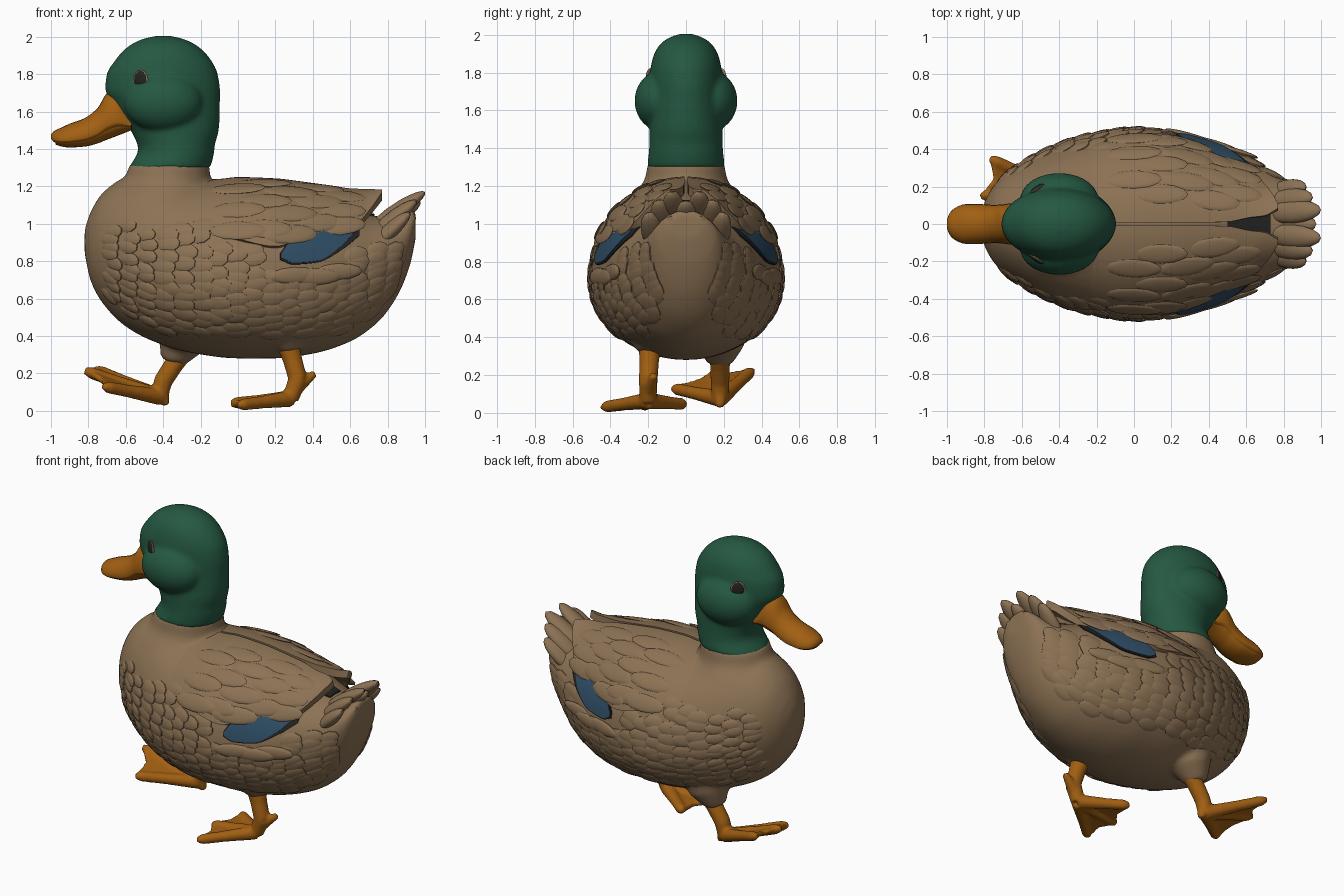
import bpy, bmesh, random
from math import sin, cos, pi, acos, asin, radians
from mathutils import Vector as V, Matrix
from mathutils.bvhtree import BVHTree

if "Cube" in bpy.data.objects:
    bpy.data.objects.remove(bpy.data.objects["Cube"])

random.seed(4)


def material(name, rgb):
    m = bpy.data.materials.new(name)
    m.diffuse_color = (*rgb, 1)
    m.use_nodes = True
    m.node_tree.nodes["Principled BSDF"].inputs["Base Color"].default_value = m.diffuse_color
    return m


BROWN = material("feather brown", (0.262, 0.168, 0.089))
GREEN = material("head green", (0.018, 0.098, 0.053))
ORANGE = material("bill orange", (0.36, 0.115, 0.006))
BLUE = material("wing blue", (0.028, 0.075, 0.13))
DARK = material("dark", (0.018, 0.017, 0.017))


def interp(table, x):
    """Monotone smooth interpolation of table rows keyed by first column."""
    x = min(max(x, table[0][0]), table[-1][0])
    i = max(k for k in range(len(table) - 1) if table[k][0] <= x)
    slope = lambda k, c: (table[k + 1][c] - table[k][c]) / (table[k + 1][0] - table[k][0])

    def tangent(k, c):
        if k == 0 or k == len(table) - 1:
            return slope(min(k, len(table) - 2), c)
        a, b = slope(k - 1, c), slope(k, c)
        return 0 if a * b <= 0 else 2 * a * b / (a + b)
    h = table[i + 1][0] - table[i][0]
    t = (x - table[i][0]) / h
    return [(2*t**3 - 3*t*t + 1) * table[i][c] + (t**3 - 2*t*t + t) * h * tangent(i, c)
            + (3*t*t - 2*t**3) * table[i + 1][c] + (t**3 - t*t) * h * tangent(i + 1, c)
            for c in range(1, len(table[0]))]


def span(a, b, n):
    return [a + (b - a) * i / (n - 1) for i in range(n)]


def loft(bm, rings):
    vs = [[bm.verts.new(p) for p in r] for r in rings]
    n = len(vs[0])
    for a, b in zip(vs, vs[1:]):
        for j in range(n):
            bm.faces.new((a[j], a[(j + 1) % n], b[(j + 1) % n], b[j]))
    bm.faces.new(vs[0])
    bm.faces.new(vs[-1][::-1])


def tube(bm, pts, radii):
    d = (V(pts[-1]) - V(pts[0])).normalized()
    q = d.to_track_quat('Z', 'Y')
    loft(bm, [[V(p) + q @ V((r * cos(k * pi / 8), r * sin(k * pi / 8), 0)) for k in range(16)]
              for p, r in zip(pts, radii)])


def blob(bm, c, d, n, size, seg=12):
    """Ellipsoid: length along d, thickness along n."""
    d = V(d).normalized()
    s = V(n).cross(d).normalized()
    n = d.cross(s)
    m = Matrix((d * size[0], s * size[1], n * size[2])).transposed().to_4x4()
    m.translation = c
    bmesh.ops.create_uvsphere(bm, u_segments=seg, v_segments=seg // 2 + 2, radius=1, matrix=m)


def make(name, bm, mat, voxel=None, smooth=5):
    bmesh.ops.recalc_face_normals(bm, faces=bm.faces)
    me = bpy.data.meshes.new(name)
    bm.to_mesh(me)
    bm.free()
    me.materials.append(mat)
    for p in me.polygons:
        p.use_smooth = True
    ob = bpy.data.objects.new(name, me)
    bpy.context.collection.objects.link(ob)
    if voxel:
        r = ob.modifiers.new("Remesh", 'REMESH')
        r.mode, r.voxel_size, r.use_smooth_shade = 'VOXEL', voxel, True
        s = ob.modifiers.new("Smooth", 'SMOOTH')
        s.factor, s.iterations = 0.5, smooth
    else:
        me.set_sharp_from_angle(angle=radians(50))
    return ob


# Body: x, bottom, widest height, top, half width
BODY = [(-.82, .84, .9, .97, .05), (-.79, .7, .88, 1.06, .14), (-.72, .57, .86, 1.17, .24),
        (-.6, .45, .82, 1.25, .33), (-.45, .37, .77, 1.28, .41), (-.25, .31, .73, 1.24, .475),
        (0, .28, .7, 1.22, .51), (.2, .28, .7, 1.2, .49), (.4, .305, .72, 1.15, .44),
        (.6, .37, .76, 1.08, .36), (.75, .475, .82, 1.04, .27), (.85, .61, .88, 1.04, .21),
        (.92, .78, .95, 1.07, .16), (.95, .92, 1.0, 1.08, .1)]


def skin(x, a):
    zb, zc, zt, w = interp(BODY, x)
    return V((x, w * sin(a), zc + (zt - zc if cos(a) > 0 else zc - zb) * cos(a)))


def normal(f, x, a):
    n = (f(x + .01, a) - f(x - .01, a)).cross(f(x, a + .02) - f(x, a - .02)).normalized()
    return n if n.dot(V((0, sin(a), cos(a)))) > 0 else -n


bm = bmesh.new()
loft(bm, [[skin(.065 - .885 * cos(pi * i / 50), 2 * pi * k / 48) for k in range(48)] for i in range(51)])


def upright(bm, table, n):
    rings = []
    for z in span(table[0][0], table[-1][0], n):
        cx, rx, ry = interp(table, z)
        rings.append([V((cx + rx * cos(k * pi / 20), ry * sin(k * pi / 20), z)) for k in range(40)])
    loft(bm, rings)


# Brown collar and thighs merge into the body
upright(bm, [(.95, -.4, .36, .36), (1.15, -.4, .29, .28), (1.23, -.38, .235, .22), (1.32, -.365, .212, .202)], 14)
tube(bm, [(-.28, .18, .5), (-.3, .18, .36), (-.35, .18, .26)], [.15, .13, .065])
tube(bm, [(.25, -.19, .5), (.27, -.19, .38), (.285, -.19, .32)], [.15, .11, .06])
make("body", bm, BROWN, .018, 4)

# Head with neck and cheeks
bm = bmesh.new()
upright(bm, [(1.3, -.365, .218, .207), (1.4, -.33, .204, .195), (1.48, -.335, .228, .193), (1.56, -.36, .262, .193),
             (1.64, -.385, .288, .193), (1.72, -.403, .307, .193), (1.8, -.405, .297, .19),
             (1.88, -.4, .253, .175), (1.94, -.4, .198, .145), (1.985, -.4, .12, .09), (2.005, -.4, .04, .03)], 60)
for s in (1, -1):
    blob(bm, (-.4, s * .13, 1.65), (1, 0, 0), (0, 1, 0), (.21, .16, .142), 32)
head = make("head", bm, GREEN, .014, 5)

# Eyes laid on the head surface
bpy.context.view_layer.update()
tree = BVHTree.FromObject(head, bpy.context.evaluated_depsgraph_get())
eyes, rims = bmesh.new(), bmesh.new()
for s in (1, -1):
    p, n, _, _ = tree.ray_cast(V((-.52, s, 1.765)), V((0, -s, 0)))
    blob(rims, p, (0, 0, 1), n, (.058, .047, .009), 24)
    blob(eyes, p + n * .004, (0, 0, 1), n, (.05, .039, .012), 24)
make("eye_rims", rims, BROWN)
make("eyes", eyes, DARK)

# Bill, upper and lower halves: x, bottom, top, half width
BILL = [(-1.0, 1.452, 1.478, .025), (-.985, 1.43, 1.495, .06), (-.95, 1.415, 1.512, .09), (-.9, 1.408, 1.535, .106),
        (-.82, 1.413, 1.565, .106), (-.75, 1.43, 1.62, .102), (-.7, 1.45, 1.7, .105), (-.66, 1.465, 1.72, .11),
        (-.57, 1.5, 1.58, .1)]
for name, upper in (("upper_bill", True), ("lower_bill", False)):
    bm = bmesh.new()
    rings = []
    for x in span(-1.0 if upper else -.975, -.57, 32):
        zb, zt, w = interp(BILL, x)
        mid = zb + (zt - zb) * .3
        if not upper:
            w *= .88
        ring = []
        for k in range(24):
            c, s = cos(k * pi / 12), sin(k * pi / 12)
            up = (zt - mid) if upper else .01
            down = (mid - zb) * (.6 if upper else 1)
            ring.append(V((x, w * c, mid + (up if s > 0 else down) * s)))
        rings.append(ring)
    loft(bm, rings)
    make(name, bm, ORANGE)

# Folded wings: x, widest height, top, half width, lower edge height, inner edge y
WING = [(-.4, .76, 1.24, .41, 1.2, .008), (-.25, .73, 1.235, .475, 1.02, .008), (-.1, .71, 1.24, .515, .95, .008),
        (0, .7, 1.25, .525, .92, .008), (.2, .7, 1.243, .51, .88, .008), (.35, .72, 1.225, .46, .925, .008),
        (.5, .76, 1.205, .39, .95, .012), (.62, .8, 1.19, .34, .985, .035), (.7, .85, 1.19, .28, 1.07, .045),
        (.77, .9, 1.2, .25, 1.17, .085)]


def wing_skin(x, a, inset=0):
    zc, zt, w = interp(WING, x)[:3]
    return V((x, (w - inset * .8) * sin(a), zc + (zt - zc - inset) * cos(a)))


def wing_range(x):
    zc, zt, w, z1, y0 = interp(WING, x)
    return asin(y0 / w), acos((z1 - zc) / (zt - zc))


def flip(p, s):
    return V((p.x, p.y * s, p.z))


for name, s in (("left_wing", -1), ("right_wing", 1)):
    bm = bmesh.new()
    rings = []
    for x in span(-.4, .77, 44):
        arc = span(*wing_range(x), 18)
        rings.append([flip(wing_skin(x, a), s) for a in arc] + [flip(wing_skin(x, a, .05), s) for a in arc[::-1]])
    loft(bm, rings)
    # Long low feathers over the wing
    for i, x in enumerate((.0, .14, .28, .42, .54)):
        a0, a1 = wing_range(x)
        for f in ((.25, .55, .85) if i % 2 else (.4, .7, .92)):
            a = a0 + (a1 - a0) * f
            n = normal(wing_skin, x, a)
            d = wing_skin(x + .01, a) - wing_skin(x - .01, a)
            p = wing_skin(x, a) - n * .002
            blob(bm, flip(p, s), flip(d.normalized() + n * .05, s), flip(n, s), (.15, .055, .012))
    make(name, bm, BROWN)


# Blue wing patches with a dark border, and dark gap between the wings
def patch(bm, s, table, off, grow):
    rings = []
    for x in span(table[0][0], table[-1][0], 22):
        lo, hi = interp(table, x)
        zb, zc, zt, w = interp(BODY, x)
        arc = [acos((z - zc) / (zt - zc)) for z in span(lo - grow, hi + grow, 7)]
        pts = [(skin(x, a), normal(skin, x, a)) for a in arc]
        rings.append([flip(p + n * off, s) for p, n in pts] + [flip(p + n * (off - .008), s) for p, n in pts[::-1]])
    loft(bm, rings)


blue, dark = bmesh.new(), bmesh.new()
for s in (1, -1):
    patch(blue, s, [(.23, .815, .835), (.29, .79, .915), (.42, .8, .945), (.54, .87, .96), (.61, .94, .965)], .016, 0)
    patch(dark, s, [(.225, .815, .835), (.29, .79, .915), (.42, .8, .95), (.55, .865, .965), (.645, .94, .97)], .011, .008)
make("wing_patches", blue, BLUE)
loft(dark, [[skin(x, a) + V((0, 0, z)) for a, z in ((-.2, .012), (0, .012), (.2, .012), (.2, .004), (0, .004), (-.2, .004))]
            for x in span(.5, .73, 10)])
make("dark_gaps", dark, DARK)

# Overlapping breast and flank feathers
bm = bmesh.new()
for i, x in enumerate(span(-.68, .82, 17)):
    for j in range(13):
        a = radians(48 + 7.5 * (j + .5 * (i % 2)) + random.uniform(-2, 2))
        p = skin(x + random.uniform(-.015, .015), a)
        limit = 1.0 if x < -.15 else .87 if x < .1 else .72 if x < .62 else .86
        if p.z > limit or p.z < .4:
            continue
        n = normal(skin, x, a)
        d = (skin(x + .01, a) - skin(x - .01, a)).normalized() + n * .13 + V((0, 0, .1))
        k = .8 if x < -.4 else 1
        for s in (1, -1):
            blob(bm, flip(p - n * .006, s), flip(d, s), flip(n, s), (.085 * k, .05 * k, .015), 10)
# Longer feathers under the blue patch
for x, a in ((.3, 88), (.42, 91), (.53, 90)):
    p, n = skin(x, radians(a)), normal(skin, x, radians(a))
    for s in (1, -1):
        blob(bm, flip(p, s), flip(V((1, -.35, .05)) + n * .06, s), flip(n, s), (.14, .045, .018))
make("flank_feathers", bm, BROWN)

# Tail fan
bm = bmesh.new()
tips = [(.975, 0, 1.12)] + [(x, s * y, z) for s in (1, -1)
                            for x, y, z in ((1.0, .075, 1.17), (.955, .145, 1.125), (.92, .2, 1.06), (.95, .08, 1.04))]
for x, y, z in tips:
    tip, root = V((x, y, z)), V((.7, y * .75, z - .2))
    blob(bm, (tip + root) / 2, tip - root, (-.5, y * 1.5, 1), ((tip - root).length / 2, .062, .04), 16)
make("tail_feathers", bm, BROWN)


# Legs with webbed feet
def leg(name, hip, ankle, heel, tips, spur):
    bm = bmesh.new()
    hip, ankle, heel = V(hip), V(ankle), V(heel)
    tube(bm, [hip, (hip + ankle) / 2, ankle], [.062, .052, .05])
    tube(bm, [ankle + (ankle - heel) * .2, ankle, heel], [.03, .05, .045])
    tube(bm, [heel.lerp(ankle, .5), spur], [.045, .02])
    tips = [V(t) for t in tips]
    for t in tips:
        tube(bm, [heel, heel.lerp(t, .55), heel.lerp(t, .9), t], [.045, .034, .032, .018])
    edge = [heel, tips[0], heel.lerp((tips[0] + tips[1]) / 2, .88), tips[1],
            heel.lerp((tips[1] + tips[2]) / 2, .88), tips[2]]
    up = V((0, 0, .017))
    # web as two fans so it follows the toes
    for part in ((0, 1, 2), (0, 2, 3), (0, 3, 4), (0, 4, 5)):
        loft(bm, [[edge[k] - up for k in part], [edge[k] + up for k in part]])
    make(name, bm, ORANGE, .011, 3)


leg("rear_leg", (.265, -.19, .37), (.32, -.2, .17), (.28, -.2, .065),
    [(.0, -.44, .03), (-.04, -.22, .04), (.03, -.005, .045)], (.41, -.17, .2))
leg("front_leg", (-.29, .18, .33), (-.4, .18, .16), (-.42, .18, .075),
    [(-.77, .35, .225), (-.82, .15, .215), (-.72, -.07, .13)], (-.385, .18, .03))
